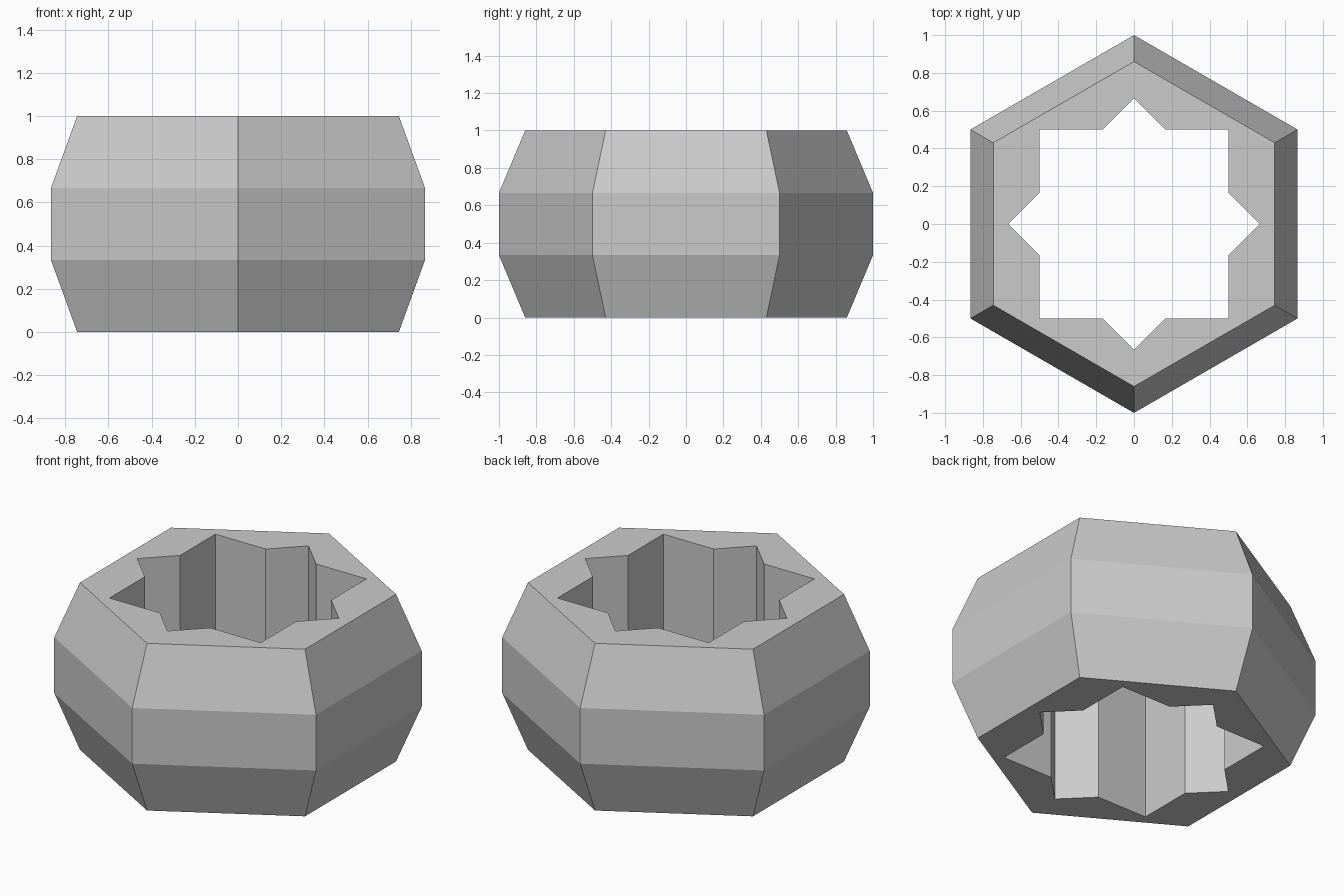
import bpy
import bmesh
from math import sin, cos, pi

default_cube = bpy.data.objects.get("Cube")
if default_cube:
    bpy.data.objects.remove(default_cube, do_unlink=True)


def make_material(name, colour):
    mat = bpy.data.materials.new(name)
    mat.use_nodes = True
    mat.diffuse_color = colour
    mat.node_tree.nodes["Principled BSDF"].inputs["Base Color"].default_value = colour
    return mat


def hexagon(radius):
    """Six corners, with points toward front and back."""
    return [(radius * cos(pi / 6 + i * pi / 3), radius * sin(pi / 6 + i * pi / 3))
            for i in range(6)]


def star():
    """Eight-pointed star: one quarter turned four times."""
    quarter = [(2 / 3, 0), (0.5, 1 / 6), (0.5, 0.5), (1 / 6, 0.5)]
    points = []
    for _ in range(4):
        points += quarter
        quarter = [(-y, x) for x, y in quarter]
    return points


def add_wall(bm, levels):
    """Stack closed rings and join them with quads; return the rings."""
    rings = [[bm.verts.new((x, y, z)) for x, y in outline] for outline, z in levels]
    for low, high in zip(rings, rings[1:]):
        for i in range(len(low)):
            j = (i + 1) % len(low)
            bm.faces.new((low[i], low[j], high[j], high[i]))
    return rings


bm = bmesh.new()

# Outer wall with chamfered top and bottom, and the star-shaped bore
outer = add_wall(bm, [(hexagon(0.86), 0), (hexagon(1), 1 / 3),
                      (hexagon(1), 2 / 3), (hexagon(0.86), 1)])
bore = add_wall(bm, [(star(), 0), (star(), 1)])

# Flat end faces between the wall and the bore
for end in (0, -1):
    rim = []
    for ring in (outer[end], bore[end]):
        rim += [bm.edges.get((ring[i - 1], ring[i])) for i in range(len(ring))]
    bmesh.ops.triangle_fill(bm, edges=rim, use_beauty=True, use_dissolve=False)

bmesh.ops.recalc_face_normals(bm, faces=bm.faces[:])

mesh = bpy.data.meshes.new("hex_nut")
bm.to_mesh(mesh)
bm.free()
mesh.materials.append(make_material("plain grey", (0.6, 0.6, 0.6, 1)))
nut = bpy.data.objects.new("hex_nut", mesh)
bpy.context.collection.objects.link(nut)
